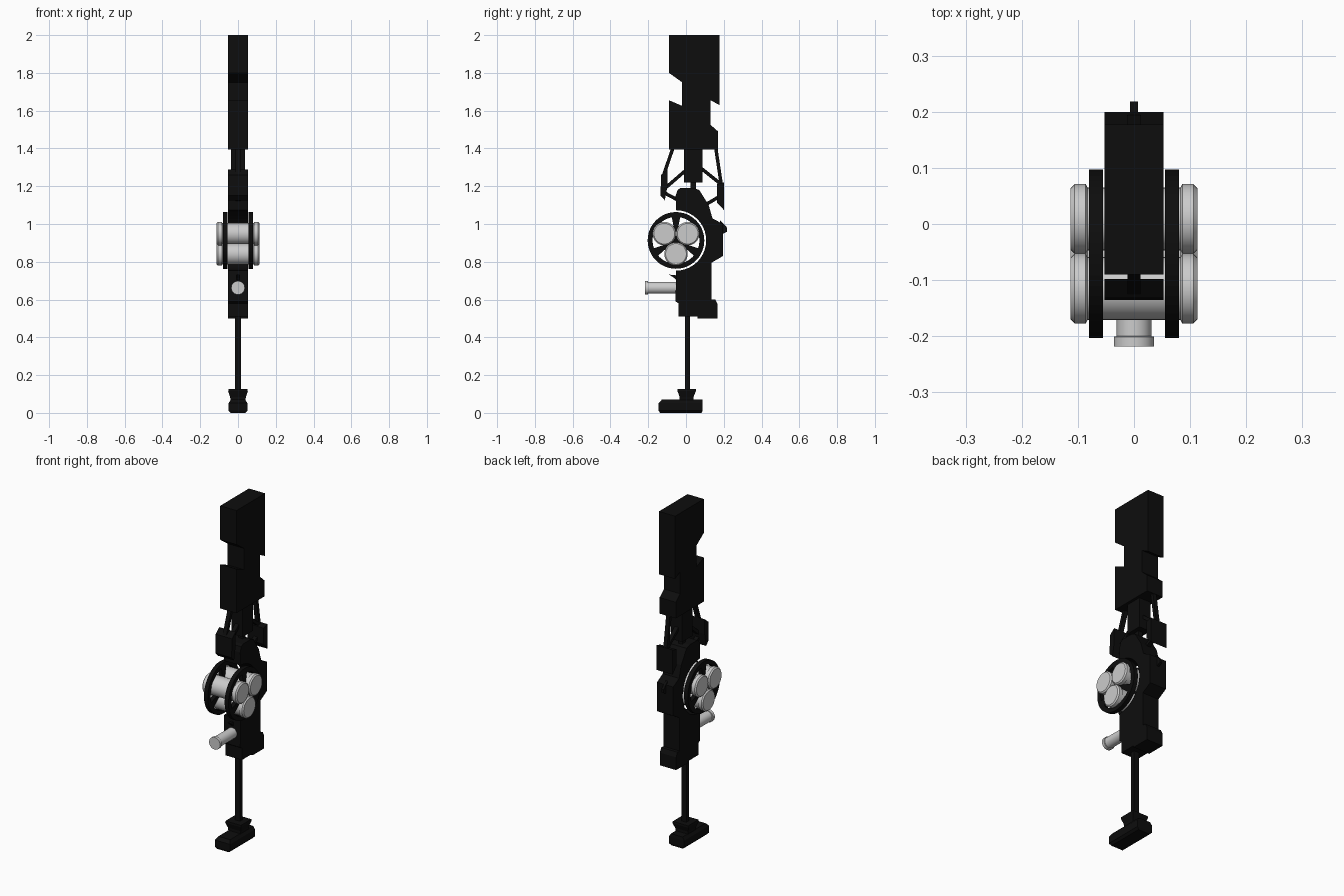
import bpy, bmesh
from math import sin, cos, pi, radians
from mathutils import Vector, Matrix

if "Cube" in bpy.data.objects:
    bpy.data.objects.remove(bpy.data.objects["Cube"])

black = bpy.data.materials.new("black_metal")
black.diffuse_color = (0.004, 0.004, 0.004, 1)
black.use_nodes = True
black.node_tree.nodes["Principled BSDF"].inputs["Base Color"].default_value = black.diffuse_color


def finish(name, bm, mat=None):
    bmesh.ops.recalc_face_normals(bm, faces=bm.faces)
    me = bpy.data.meshes.new(name)
    bm.to_mesh(me)
    bm.free()
    ob = bpy.data.objects.new(name, me)
    bpy.context.collection.objects.link(ob)
    if mat:
        me.materials.append(mat)
    return ob


def slab(name, pts, x0, x1, mat=black):
    """Extrude a (y, z) outline along x."""
    bm = bmesh.new()
    f = bm.faces.new([bm.verts.new((x0, y, z)) for y, z in pts])
    r = bmesh.ops.extrude_face_region(bm, geom=[f])
    vs = [g for g in r["geom"] if isinstance(g, bmesh.types.BMVert)]
    bmesh.ops.translate(bm, verts=vs, vec=(x1 - x0, 0, 0))
    return finish(name, bm, mat)


def strut(name, a, b, w=0.018, hw=0.012):
    a, b = Vector(a), Vector(b)
    d = (b - a).normalized() * w / 2
    n = Vector((-d.y, d.x))
    return slab(name, [a + n, b + n, b - n, a - n], -hw, hw)


def lathe(name, prof, axis, centre, n=32):
    """Spin (distance along axis, radius) rings into a closed solid."""
    bm = bmesh.new()
    rings = []
    for t, r in prof:
        ring = []
        for i in range(n):
            c, s = r * cos(2 * pi * i / n), r * sin(2 * pi * i / n)
            p = (t, c, s) if axis == 'x' else (c, t, s)
            ring.append(bm.verts.new(Vector(p) + Vector(centre)))
        rings.append(ring)
    for a, b in zip(rings, rings[1:]):
        for i in range(n):
            bm.faces.new((a[i], a[(i + 1) % n], b[(i + 1) % n], b[i]))
    bm.faces.new(rings[0])
    bm.faces.new(rings[-1])
    ob = finish(name, bm)
    bpy.context.view_layer.objects.active = ob
    ob.select_set(True)
    bpy.ops.object.shade_smooth_by_angle(angle=radians(30))
    ob.select_set(False)
    return ob


W = 0.053
CY, CZ = -0.053, 0.913   # drum wheel centre

# Upper housing with its stepped silhouette
slab("upper_housing", [
    (-0.09, 2.0), (-0.09, 1.80), (-0.02, 1.75), (-0.02, 1.625), (-0.09, 1.655),
    (-0.09, 1.395), (0.17, 1.395), (0.17, 1.49), (0.13, 1.525), (0.13, 1.655),
    (0.177, 1.63), (0.177, 2.0)], -W, W)

# Neck below the housing
slab("neck_block", [(-0.01, 1.40), (-0.01, 1.22), (0.088, 1.22), (0.088, 1.40)], -0.037, 0.037)
slab("neck_rod", [(0.025, 1.23), (0.025, 1.17), (0.052, 1.17), (0.052, 1.23)], -0.014, 0.014)

# Side jaws and their struts
slab("front_jaw", [(-0.132, 1.26), (-0.098, 1.288), (-0.098, 1.20), (-0.112, 1.125),
                   (-0.135, 1.15)], -W, W)
slab("rear_jaw", [(0.163, 1.21), (0.20, 1.22), (0.20, 1.075), (0.163, 1.115)], -W, W)
for nm, a, b in [
        ("front_upper_strut", (-0.07, 1.40), (-0.118, 1.26)),
        ("rear_upper_strut", (0.158, 1.40), (0.188, 1.20)),
        ("front_cross_strut", (0.0, 1.285), (-0.11, 1.19)),
        ("rear_cross_strut", (0.08, 1.295), (0.18, 1.215)),
        ("front_lower_strut", (-0.03, 1.12), (-0.115, 1.165)),
        ("rear_lower_strut", (0.10, 1.10), (0.185, 1.15))]:
    strut(nm, a, b)

# Main body with a round recess for the wheel
recess = [(CY + 0.16 * cos(a), CZ + 0.16 * sin(a))
          for a in [pi / 2 - pi * i / 20 for i in range(21)]]
slab("main_body", [(-0.045, 1.18), (-0.055, 1.15)] + recess + [
    (-0.055, 0.59), (-0.04, 0.58), (-0.04, 0.51), (0.06, 0.51), (0.06, 0.50),
    (0.168, 0.50), (0.168, 0.575), (0.155, 0.60), (0.135, 0.60), (0.135, 0.795),
    (0.195, 0.83), (0.195, 1.0), (0.14, 1.03), (0.12, 1.10), (0.07, 1.18),
    (0.04, 1.19), (-0.03, 1.19)], -W, W)
slab("rear_fin", [(0.18, 1.02), (0.18, 0.94), (0.218, 0.96), (0.218, 0.98), (0.20, 1.0)], -0.007, 0.007)
slab("trigger", [(-0.09, 0.732), (-0.05, 0.728), (-0.05, 0.70), (-0.063, 0.715)], -0.008, 0.008)

# Pair of spoked wheel plates
for side, nm in ((1, "right"), (-1, "left")):
    x0, x1 = side * 0.055, side * 0.080
    bm = bmesh.new()
    n = 48
    rings = [[bm.verts.new((x, CY + r * cos(2 * pi * i / n), CZ + r * sin(2 * pi * i / n)))
              for i in range(n)] for x, r in ((x0, 0.15), (x1, 0.15), (x1, 0.124), (x0, 0.124))]
    for k in range(4):
        a, b = rings[k], rings[(k + 1) % 4]
        for i in range(n):
            bm.faces.new((a[i], a[(i + 1) % n], b[(i + 1) % n], b[i]))
    finish(nm + "_wheel_rim", bm, black)
    for k in range(3):
        t = pi / 2 + k * 2 * pi / 3
        pts = [(CY + r * cos(t) - w * sin(t), CZ + r * sin(t) + w * cos(t))
               for r, w in ((0, 0.012), (0.07, 0.012), (0.132, 0.024),
                            (0.132, -0.024), (0.07, -0.012), (0, -0.012))]
        slab("%s_wheel_spoke_%d" % (nm, k + 1), pts, x0, x1)

# Three canisters running through the wheel
half = [(0.0, 0.056), (0.083, 0.056), (0.086, 0.062), (0.106, 0.062), (0.113, 0.055)]
can = [(-t, r) for t, r in reversed(half[1:])] + half[1:]
for k in range(3):
    t = pi / 6 + k * 2 * pi / 3
    lathe("canister_%d" % (k + 1), can, 'x',
          (0, CY + 0.0716 * cos(t), CZ + 0.0716 * sin(t)))

# Front handle
lathe("front_handle", [(-0.218, 0.036), (-0.201, 0.036), (-0.200, 0.031), (-0.04, 0.031)],
      'y', (0, 0, 0.662))

# Lower rod
slab("lower_rod", [(-0.004, 0.52), (-0.004, 0.11), (0.02, 0.11), (0.02, 0.52)], -0.016, 0.016)


# Foot built from stacked rectangular sections: z, half width, y min, y max
def loft(name, secs):
    bm = bmesh.new()
    rs = [[bm.verts.new(p) for p in ((-w, a, z), (w, a, z), (w, b, z), (-w, b, z))]
          for z, w, a, b in secs]
    for a, b in zip(rs, rs[1:]):
        for i in range(4):
            bm.faces.new((a[i], a[(i + 1) % 4], b[(i + 1) % 4], b[i]))
    bm.faces.new(rs[0])
    bm.faces.new(rs[-1])
    return finish(name, bm, black)


loft("foot_collar", [(0.06, 0.038, -0.034, 0.04), (0.085, 0.042, -0.034, 0.04),
                     (0.115, 0.052, -0.045, 0.052), (0.126, 0.05, -0.045, 0.052)])
loft("foot_base", [(0.0, 0.038, -0.138, 0.082), (0.012, 0.05, -0.145, 0.088),
                   (0.052, 0.05, -0.145, 0.088), (0.07, 0.038, -0.128, 0.086)])
